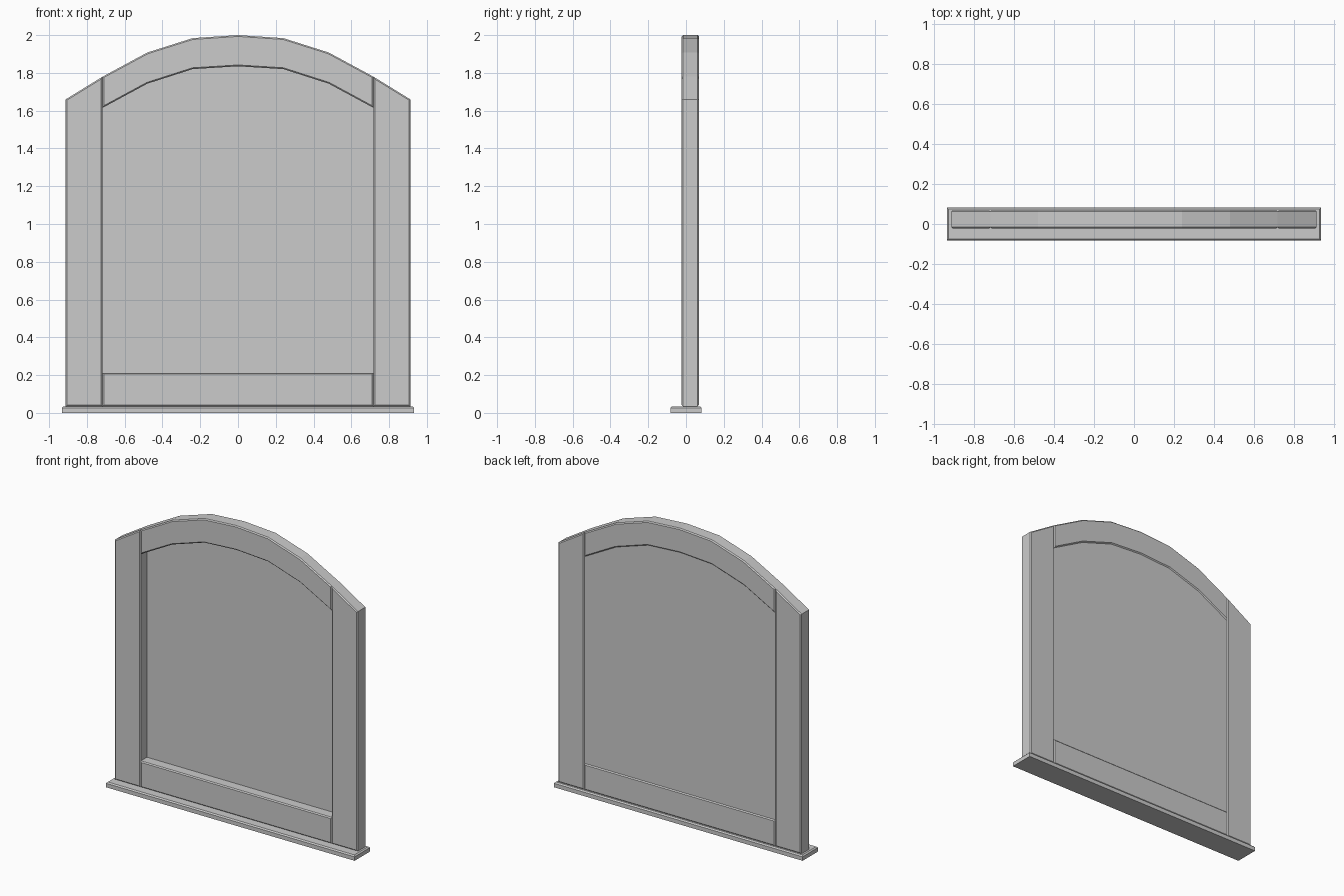
import bpy, bmesh

if "Cube" in bpy.data.objects:
    bpy.data.objects.remove(bpy.data.objects["Cube"])

Y0, Y1 = -0.023, 0.069      # front and back of the frame
SILL_TOP = 0.035


def board(name, outline, y0, y1, bevel=0.007):
    """Extrude an x/z outline along y and chamfer its front and back rims."""
    bm = bmesh.new()
    front = bm.faces.new([bm.verts.new((x, y0, z)) for x, z in outline])
    ext = bmesh.ops.extrude_face_region(bm, geom=[front], use_keep_orig=True)
    new = [v for v in ext["geom"] if isinstance(v, bmesh.types.BMVert)]
    bmesh.ops.translate(bm, vec=(0, y1 - y0, 0), verts=new)
    bmesh.ops.recalc_face_normals(bm, faces=bm.faces)
    if bevel:
        rim = [e for e in bm.edges
               if abs(e.verts[0].co.y - e.verts[1].co.y) < 1e-6]
        bmesh.ops.bevel(bm, geom=rim, offset=bevel, segments=1,
                        affect='EDGES', profile=0.5)
    mesh = bpy.data.meshes.new(name)
    bm.to_mesh(mesh)
    bm.free()
    obj = bpy.data.objects.new(name, mesh)
    bpy.context.collection.objects.link(obj)
    return obj


def mirrored(half):
    """Half profile from x > 0 to x = 0, completed to the left side."""
    return half + [(-x, z) for x, z in reversed(half[:-1])]


outer = mirrored([(0.717, 1.78), (0.48, 1.908), (0.24, 1.984), (0, 2.0)])
inner = mirrored([(0.717, 1.615), (0.48, 1.743), (0.24, 1.82), (0, 1.835)])

# Side stiles with sloping tops
for side, s in (("left", -1), ("right", 1)):
    board(side + "_stile",
          [(s * 0.717, SILL_TOP), (s * 0.912, SILL_TOP),
           (s * 0.912, 1.66), (s * 0.717, 1.78)], Y0, Y1)

# Arched top rail and straight bottom rail
board("arched_top_rail", outer + inner[::-1], Y0, Y1)
board("bottom_rail", [(-0.717, SILL_TOP), (0.717, SILL_TOP),
                      (0.717, 0.212), (-0.717, 0.212)], Y0, Y1)

# Thin panel set towards the back of the frame, tucked behind the rails
panel = [(x, z + 0.01) for x, z in inner]
board("back_panel", [(-0.717, 0.2), (0.717, 0.2)] + panel, 0.048, 0.062, 0)

# Sill with chamfered top edges
bm = bmesh.new()
bmesh.ops.create_cube(bm, size=1)
for v in bm.verts:
    v.co = (v.co.x * 1.866, v.co.y * 0.164, (v.co.z + 0.5) * SILL_TOP)
top = [e for e in bm.edges if all(v.co.z > 0.01 for v in e.verts)]
bmesh.ops.bevel(bm, geom=top, offset=0.008, segments=1, affect='EDGES', profile=0.5)
mesh = bpy.data.meshes.new("sill")
bm.to_mesh(mesh)
bm.free()
bpy.context.collection.objects.link(bpy.data.objects.new("sill", mesh))
